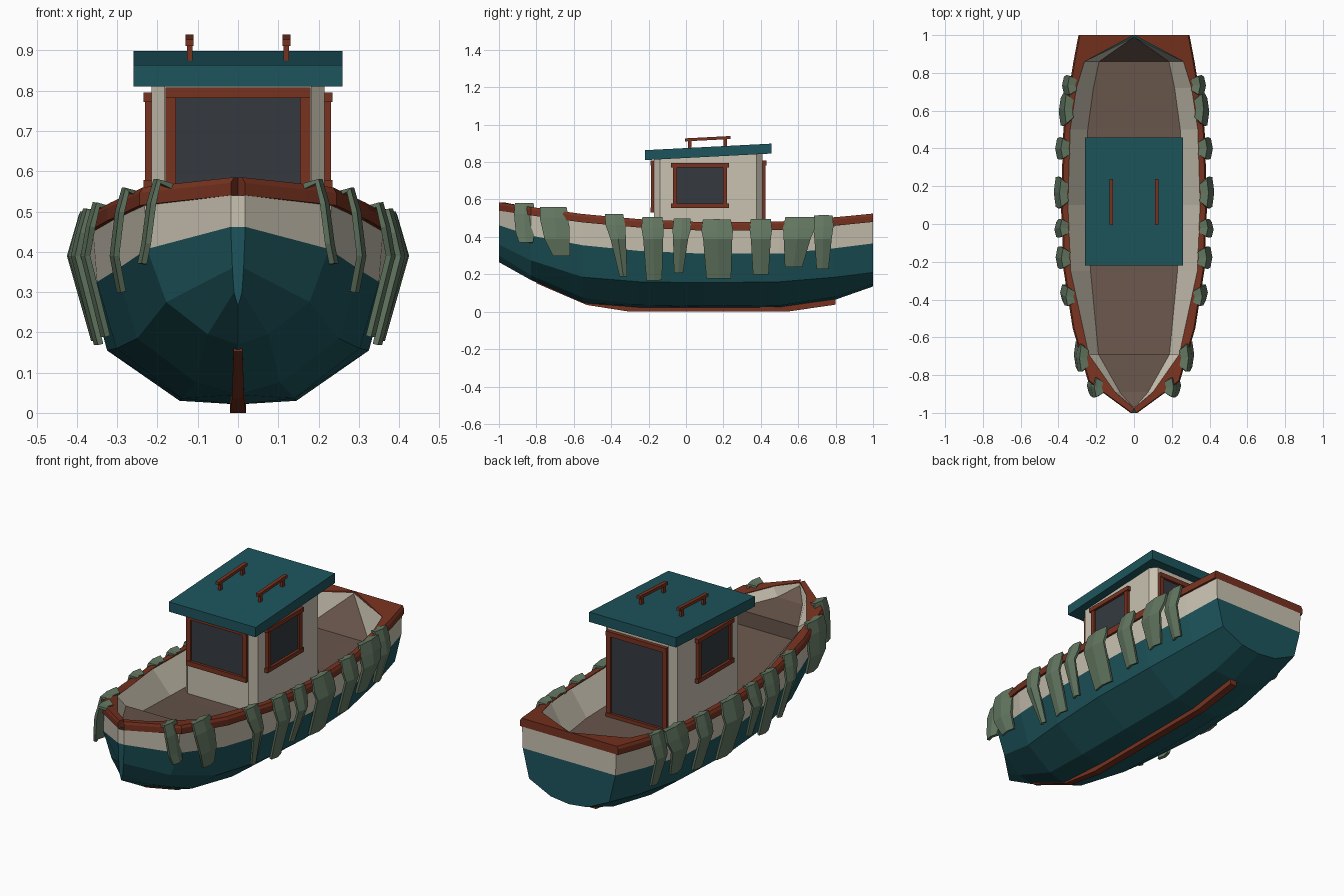
import bpy, bmesh
from mathutils import Matrix, Vector

cube = bpy.data.objects.get("Cube")
if cube:
    bpy.data.objects.remove(cube)


def material(name, r, g, b):
    m = bpy.data.materials.new(name)
    m.use_nodes = True
    m.diffuse_color = (r, g, b, 1)
    m.node_tree.nodes["Principled BSDF"].inputs["Base Color"].default_value = (r, g, b, 1)
    return m


TEAL = material("teal paint", .012, .091, .107)
CREAM = material("cream paint", .585, .54, .44)
RED = material("red wood", .185, .032, .014)
GLASS = material("dark glass", .035, .042, .051)
BROWN = material("deck brown", .138, .092, .071)
GREEN = material("moss green", .125, .185, .12)


def finish(bm, name, mats, flip=False):
    bmesh.ops.remove_doubles(bm, verts=bm.verts[:], dist=1e-4)
    bmesh.ops.recalc_face_normals(bm, faces=bm.faces[:])
    if flip:
        bmesh.ops.reverse_faces(bm, faces=bm.faces[:])
    me = bpy.data.meshes.new(name)
    bm.to_mesh(me)
    bm.free()
    for m in mats:
        me.materials.append(m)
    ob = bpy.data.objects.new(name, me)
    bpy.context.scene.collection.objects.link(ob)
    return ob


def add_box(bm, lo, hi, slope=0):
    """Box between two corners; slope lifts z along y."""
    lo, hi = Vector(lo), Vector(hi)
    mat = Matrix.Translation((lo + hi) / 2) @ Matrix.Diagonal((hi - lo).to_4d())
    for v in bmesh.ops.create_cube(bm, size=1, matrix=mat)["verts"]:
        v.co.z += slope * v.co.y


def loft(bm, rings, mats, side=1, closed=False):
    """Skin a list of equal-length rings; mats gives one index per strip."""
    rows = [[bm.verts.new((p[0] * side, p[1], p[2])) for p in r] for r in rings]
    n = len(rows[0])
    for a, b in zip(rows, rows[1:]):
        for i in range(n if closed else n - 1):
            j = (i + 1) % n
            bm.faces.new((a[i], a[j], b[j], b[i])).material_index = mats[i]
    return rows


def lerp_table(table, y):
    """Interpolate all columns of a station table at y."""
    for a, b in zip(table, table[1:]):
        if y <= b[0]:
            t = (y - a[0]) / (b[0] - a[0])
            return [p + (q - p) * t for p, q in zip(a, b)]
    return list(table[-1])


# Hull stations: y, rail x/z, paint line x/z, chine x/z, bilge x/z, keel z
HULL = [
    (-1, .018, .585, .018, .462, .014, .36, .01, .30, .265),
    (-.83, .232, .56, .226, .407, .178, .275, .075, .195, .17),
    (-.55, .313, .522, .302, .355, .25, .185, .105, .075, .045),
    (-.25, .36, .495, .35, .325, .302, .16, .14, .036, .021),
    (.1, .375, .478, .367, .31, .325, .155, .145, .03, .021),
    (.5, .362, .482, .354, .31, .312, .16, .14, .033, .023),
    (.8, .32, .505, .314, .34, .275, .185, .125, .08, .065),
    (1, .282, .525, .278, .365, .24, .21, .11, .148, .135),
]
RAIL_H = .045

# Hull skin: cream above the paint line, teal below, with a flat transom
bm = bmesh.new()
rings = [[(0, s[0], s[9]), (s[7], s[0], s[8]), (s[5], s[0], s[6]),
          (s[3], s[0], s[4]), (s[1], s[0], s[2] - RAIL_H)] for s in HULL]
strips = [0, 0, 0, 1]
right, left = (loft(bm, rings, strips, side) for side in (1, -1))
for end in (0, -1):
    a, b = right[end], left[end]
    bm.faces.new((a[0], a[1], b[1]))
    for i in range(1, 4):
        bm.faces.new((a[i], a[i + 1], b[i + 1], b[i])).material_index = strips[i]
finish(bm, "hull", [TEAL, CREAM])

# Inner shell stations: y, wall top x, deck x, deck z
INNER = [
    (-.975, 0, 0, .565), (-.89, .1, .075, .515), (-.69, .24, .188, .50),
    (-.69, .24, .188, .42), (-.25, .335, .23, .375), (.1, .35, .25, .35),
    (.5, .338, .245, .345), (.72, .305, .215, .345), (.86, .262, .185, .345),
    (.99, 0, 0, .515),
]


def sheer(y):
    return lerp_table(HULL, y)[2]


# Bulwark inside and deck
bm = bmesh.new()
rings = [[(xw, y, sheer(y) - .004), (xd, y, zd), (0, y, zd)] for y, xw, xd, zd in INNER]
for side in (1, -1):
    loft(bm, rings, [0, 1], side)
bmesh.ops.dissolve_degenerate(bm, dist=1e-5, edges=bm.edges[:])
finish(bm, "deck_and_inner_walls", [CREAM, BROWN], flip=True)

# Red gunwale rail with a bevelled outer edge, filling the stern corners
bm = bmesh.new()
rail_ys = [-1, -.89, -.83, -.69, -.55, -.25, .1, .5, .72, .86, 1]
for side in (1, -1):
    rings = []
    for y in rail_ys:
        s = lerp_table(HULL, y)
        out, z = s[1] + (.012 if y > -1 else 0), s[2]
        yi = max(y, -.975)
        xi = lerp_table(INNER, yi)[1] if y < 1 else 0
        rings.append([(out, y, z - RAIL_H), (out, y, z - .014), (out - .008, y, z),
                      (xi, yi, z), (xi, yi, z - RAIL_H)])
    rows = loft(bm, rings, [0] * 5, side, closed=True)
    for end in (0, -1):
        bm.faces.new(rows[end])
finish(bm, "gunwale_rail", [RED])

# Keel strip, narrowing towards the bow
bm = bmesh.new()
keel = [(-.8, .011, .152, .175), (-.53, .015, .036, .07), (-.3, .02, 0, .04),
        (.54, .02, 0, .04), (.8, .02, .038, .08)]
rings = [[(-w, y, b), (w, y, b), (w, y, t), (-w, y, t)] for y, w, b, t in keel]
rows = loft(bm, rings, [0] * 4, closed=True)
for end in (0, -1):
    bm.faces.new(rows[end])
finish(bm, "keel", [RED])

# Cabin with chamfered corners and a sloping top
bm = bmesh.new()
add_box(bm, (-.215, -.17, .335), (.215, .41, .835))
uprights = [e for e in bm.edges if abs(e.verts[0].co.z - e.verts[1].co.z) > .1]
bmesh.ops.bevel(bm, geom=uprights, offset=.032, segments=1, affect='EDGES')
for v in bm.verts:
    if v.co.z > .6:
        v.co.z += .052 * v.co.y
finish(bm, "cabin", [CREAM])

# Roof slab
bm = bmesh.new()
add_box(bm, (-.26, -.22, .822), (.26, .457, .875), slope=.052)
finish(bm, "roof", [TEAL])

# Roof grab rails
for side, label in ((1, "left"), (-1, "right")):
    bm = bmesh.new()
    x = .12 * side
    add_box(bm, (x - .01, -.005, .911), (x + .01, .237, .927), slope=.052)
    for y in (.02, .21):
        add_box(bm, (x - .007, y - .01, .87), (x + .007, y + .01, .915), slope=.052)
    finish(bm, label + "_roof_rail", [RED])


def framed_panel(name, along_y, wall, out, a0, a1, z0, z1, bar, sill=0):
    """Frame of four bars and a pane on a wall facing along x or y."""
    def box(bm, p0, p1, q0, q1, depth):
        lo, hi = sorted((wall - out * .01, wall + out * depth))
        if along_y:
            add_box(bm, (lo, p0, q0), (hi, p1, q1))
        else:
            add_box(bm, (p0, lo, q0), (p1, hi, q1))
    bm = bmesh.new()
    box(bm, a0, a0 + bar, z0 + bar, z1 - bar, .016)
    box(bm, a1 - bar, a1, z0 + bar, z1 - bar, .016)
    for q in (z0, z1 - bar):
        box(bm, a0 - sill, a1 + sill, q, q + bar, .02)
    finish(bm, name + "_frame", [RED])
    bm = bmesh.new()
    box(bm, a0 + bar, a1 - bar, z0 + bar, z1 - bar, .006)
    finish(bm, name + "_pane", [GLASS])


framed_panel("front_window", False, -.17, -1, -.18, .18, .53, .808, .026)
framed_panel("rear_door", False, .41, 1, -.18, .18, .34, .808, .026)
for side, label in ((1, "left"), (-1, "right")):
    framed_panel(label + "_window", True, .215 * side, side, -.07, .22, .555, .795, .023, .01)

# Moss drapes: top centre y, half width, bottom centre y, half width, bottom z, bottom x shift
DRAPES = [
    (-.865, .058, -.855, .036, .37, .045), (-.71, .083, -.665, .045, .30, .018),
    (-.385, .057, -.335, .018, .19, -.015), (-.18, .062, -.17, .04, .17, -.022),
    (-.02, .052, -.04, .022, .21, -.02), (.165, .087, .175, .065, .18, -.025),
    (.40, .062, .40, .04, .20, -.02), (.61, .092, .575, .045, .24, -.01),
    (.735, .057, .73, .03, .23, -.01),
]
for side, label in ((1, "left"), (-1, "right")):
    bm = bmesh.new()
    for y0, w0, y1, w1, zb, shift in DRAPES:
        top, x0 = sheer(y0), lerp_table(HULL, y0)[1]
        rows = [(-.025, top - .002, 0, .5), (.008, top + .01, 0, .85),
                (.022, top - .045, .15, 1),
                (.035, max(.39, zb + .05), .45, 1), (shift, zb, 1, 1)]
        rings = []
        for off, z, t, k in rows:
            yc, w = y0 + (y1 - y0) * t, (w0 + (w1 - w0) * t) * k
            rings.append([(x0 + off + (.01 if c == 0 else 0), yc + c * w, z)
                          for c in (-1, 0, 1)])
        loft(bm, rings, [0, 0], side)
    ob = finish(bm, label + "_moss_drapes", [GREEN])
    thick = ob.modifiers.new("thickness", 'SOLIDIFY')
    thick.thickness = .014
    thick.offset = 0
